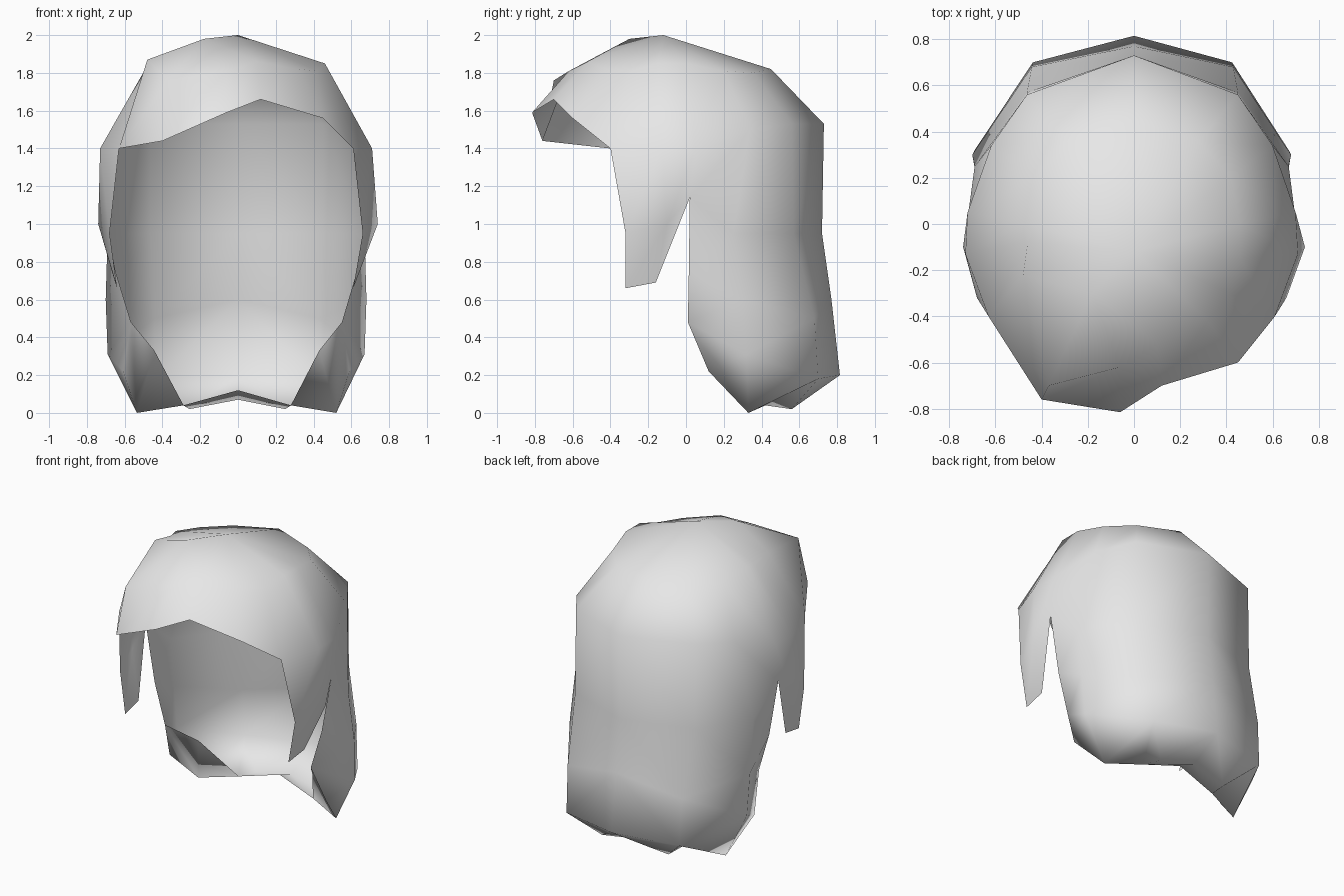
import bpy, bmesh

if "Cube" in bpy.data.objects:
    bpy.data.objects.remove(bpy.data.objects["Cube"])

# One plain grey material
grey = bpy.data.materials.new("light grey")
grey.use_nodes = True
colour = (0.8, 0.8, 0.8, 1)
grey.diffuse_color = colour
grey.node_tree.nodes["Principled BSDF"].inputs["Base Color"].default_value = colour

# Strands of one side, crown to tip, from the back centre to the notch behind the lock
STRANDS = [
    [(0, .45, 1.82), (0, .73, 1.53), (0, .72, .95), (0, .77, .6), (0, .815, .2), (0, .58, .07), (0, .45, .12)],
    [(.28, .36, 1.80), (.45, .56, 1.53), (.45, .57, .95), (.43, .68, .5), (.425, .70, .18), (.25, .56, .02), (.28, .42, .04)],
    [(.42, .2, 1.81), (.60, .34, 1.5), (.67, .25, .95), (.68, .3, .6), (.67, .32, .31), (.52, .33, 0), (.43, .2, .33)],
    [(.46, 0, 1.85), (.70, .05, 1.4), (.70, .02, 1.14), (.63, .015, .75), (.55, .01, .48), (.59, .12, .22), (.55, .01, .48)],
]
# Rear and front edges of the two side locks
LEFT_LOCK = [
    [(.46, -.15, 1.85), (.71, -.13, 1.4), (.74, -.1, 1.0), (.62, -.16, .69)],
    [(.42, -.3, 1.81), (.61, -.4, 1.4), (.66, -.32, .95), (.61, -.32, .66)],
]
RIGHT_LOCK = [
    [(-.46, -.08, 1.85), (-.73, -.13, 1.4), (-.74, -.1, 1.0), (-.65, -.16, .69)],
    [(-.48, -.22, 1.87), (-.63, -.4, 1.4), (-.68, -.32, .95), (-.64, -.32, .66)],
]
# Uneven fringe, from left to right: crown point and hem point
FRINGE = [
    [(.32, -.42, 1.82), (.45, -.6, 1.56)],
    [(.10, -.52, 1.86), (.12, -.70, 1.66)],
    [(-.06, -.62, 1.81), (-.06, -.815, 1.59)],
    [(-.37, -.70, 1.76), (-.40, -.76, 1.44)],
]
POLE = (0, -.12, 2.0)
SWELL = (-.18, -.30, 1.98)

bm = bmesh.new()
cache = {}


def face(*points):
    """Add a face on shared vertices, dropping repeated points."""
    points = list(dict.fromkeys(points))
    if len(points) < 3:
        return
    for p in points:
        if p not in cache:
            cache[p] = bm.verts.new(p)
    bm.faces.new([cache[p] for p in points])


def mirror(strand):
    """Mirror a strand; the right side is slightly fuller."""
    return [(-x * 1.03 if x else 0, y, z) for x, y, z in strand]


def sheet(a, b):
    """Join two neighbouring strands with quads."""
    for i in range(min(len(a), len(b)) - 1):
        face(a[i], a[i + 1], b[i + 1], b[i])


# Back, sides and locks, both sides
left = STRANDS + LEFT_LOCK
right = [mirror(s) for s in STRANDS] + RIGHT_LOCK
for side in (left, right):
    for i, (a, b) in enumerate(zip(side, side[1:])):
        face(POLE, a[0], b[0])
        if i == 1:    # back corner, with the pointed tip under it
            sheet(a[:5], b[:5])
            face(a[4], b[5], b[4])
            face(a[4], a[5], a[6], b[5])
            face(a[6], b[6], b[5])
        elif i == 3:  # notch between back and lock
            sheet(a[:3], b[:3])
            face(a[2], b[3], b[2])
        else:
            sheet(a, b)

# Fringe and front of the crown
front = [left[-1][:2]] + FRINGE + [right[-1][:2]]
for i, (a, b) in enumerate(zip(front, front[1:])):
    sheet(a, b)
    face(a[0], b[0], POLE if i < 2 else SWELL)
face(SWELL, FRINGE[1][0], POLE)
face(POLE, right[-1][0], SWELL)

bmesh.ops.recalc_face_normals(bm, faces=bm.faces[:])
for f in bm.faces:
    f.smooth = True

mesh = bpy.data.meshes.new("hair_shell")
bm.to_mesh(mesh)
bm.free()
mesh.materials.append(grey)
hair = bpy.data.objects.new("hair_shell", mesh)
bpy.context.collection.objects.link(hair)
